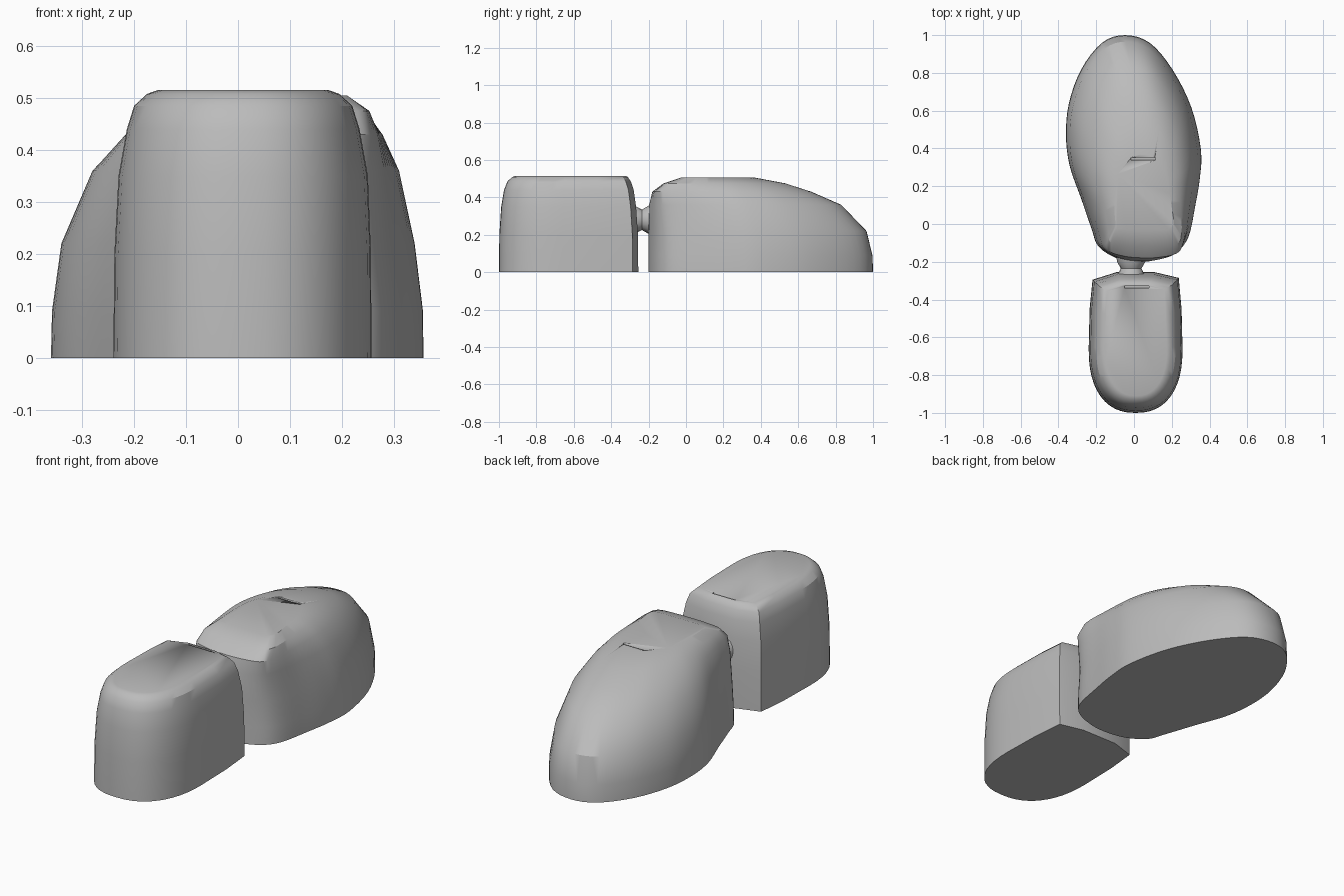
import bpy, bmesh, math
from mathutils import Vector

cube = bpy.data.objects.get("Cube")
if cube:
    bpy.data.objects.remove(cube, do_unlink=True)

grey = bpy.data.materials.new("plain grey")
grey.use_nodes = True
grey.diffuse_color = (0.5, 0.5, 0.5, 1)
grey.node_tree.nodes["Principled BSDF"].inputs["Base Color"].default_value = (0.5, 0.5, 0.5, 1)


def finish(name, bm, angle=30):
    bmesh.ops.recalc_face_normals(bm, faces=bm.faces)
    mesh = bpy.data.meshes.new(name)
    bm.to_mesh(mesh)
    bm.free()
    obj = bpy.data.objects.new(name, mesh)
    bpy.context.collection.objects.link(obj)
    mesh.materials.append(grey)
    bpy.ops.object.select_all(action='DESELECT')
    obj.select_set(True)
    bpy.context.view_layer.objects.active = obj
    bpy.ops.object.shade_smooth_by_angle(angle=math.radians(angle))
    return obj


def normalise(pts):
    """Fit an outline into the unit square."""
    xs, ys = [p[0] for p in pts], [p[1] for p in pts]
    return [Vector(((x - min(xs)) / (max(xs) - min(xs)),
                    (y - min(ys)) / (max(ys) - min(ys)))) for x, y in pts]


def smooth(pts, steps=4):
    """Closed Catmull-Rom curve through the points."""
    out, n = [], len(pts)
    for i in range(n):
        a, b, c, d = (Vector(pts[(i + k) % n]) for k in (-1, 0, 1, 2))
        for s in range(steps):
            t = s / steps
            out.append(0.5 * (2 * b + (c - a) * t + (2 * a - 5 * b + 4 * c - d) * t * t
                              + (3 * b - a - 3 * c + d) * t ** 3))
    return out


def loft(name, base, top, levels, angle=30):
    """Stack outlines; each level is z, x0, x1, y0, y1 and the blend to the top outline."""
    base, top = normalise(base), normalise(top)
    bm = bmesh.new()
    rings = []
    for z, x0, x1, y0, y1, blend in levels:
        ring = normalise([p.lerp(q, blend) for p, q in zip(base, top)])
        rings.append([bm.verts.new((x0 + p.x * (x1 - x0), y0 + p.y * (y1 - y0), z)) for p in ring])
    n = len(base)
    for low, high in zip(rings, rings[1:]):
        for i in range(n):
            j = (i + 1) % n
            bm.faces.new((low[i], low[j], high[j], high[i]))
    bm.faces.new(rings[0])
    bm.faces.new(rings[-1])
    return finish(name, bm, angle)


def cut_slot(target, name, x, y, z, length):
    """Narrow groove in the flat top."""
    bm = bmesh.new()
    bmesh.ops.create_cube(bm, size=1)
    bmesh.ops.scale(bm, vec=(length, 0.012, 0.03), verts=bm.verts)
    bmesh.ops.translate(bm, vec=(x, y, z), verts=bm.verts)
    cutter = finish(name, bm)
    mod = target.modifiers.new("slot", 'BOOLEAN')
    mod.operation, mod.object, mod.solver = 'DIFFERENCE', cutter, 'EXACT'
    bpy.context.view_layer.objects.active = target
    bpy.ops.object.modifier_apply(modifier=mod.name)
    bpy.data.objects.remove(cutter, do_unlink=True)


# Front block: rounded nose, nearly straight sides, faceted rear wall
nose = []
for i in range(25):
    a = math.pi * (1 + i / 24)
    c, s = math.cos(a), math.sin(a)
    nose.append((0.245 * math.copysign(abs(c) ** 0.85, c), -0.66 - 0.34 * abs(s) ** 0.85))
heel = nose + [(0.24, -0.45), (0.225, -0.285), (0.1, -0.255), (-0.1, -0.255), (-0.225, -0.295), (-0.24, -0.45)]
front_block = loft("front_block", heel, heel, [
    (0, -0.24, 0.257, -1, -0.255, 0),
    (0.2, -0.238, 0.256, -0.998, -0.257, 0),
    (0.35, -0.23, 0.25, -0.988, -0.267, 0),
    (0.44, -0.214, 0.234, -0.973, -0.28, 0),
    (0.485, -0.2, 0.22, -0.955, -0.295, 0),
    (0.508, -0.175, 0.195, -0.93, -0.31, 0),
    (0.515, -0.155, 0.175, -0.91, -0.322, 0)])
cut_slot(front_block, "front_slot_cutter", 0.015, -0.333, 0.512, 0.13)

# Rear body: leaning egg outline that rises to a small flat top
egg = [(-0.05, 1), (0.08, 0.96), (0.2, 0.82), (0.3, 0.62), (0.35, 0.4), (0.345, 0.25),
       (0.32, 0.1), (0.285, -0.06), (0.22, -0.14), (0.1, -0.185), (0, -0.19), (-0.1, -0.17),
       (-0.19, -0.11), (-0.225, -0.02), (-0.28, 0.14), (-0.34, 0.31), (-0.36, 0.47),
       (-0.345, 0.64), (-0.28, 0.82), (-0.17, 0.96)]
plateau = [(0.05, 0.37), (0.09, 0.36), (0.13, 0.33), (0.16, 0.28), (0.18, 0.22), (0.19, 0.16),
           (0.2, 0.09), (0.21, 0.02), (0.2, -0.025), (0.12, -0.03), (0.05, -0.03), (-0.02, -0.03),
           (-0.09, -0.025), (-0.1, 0.02), (-0.105, 0.09), (-0.105, 0.16), (-0.1, 0.22),
           (-0.08, 0.28), (-0.05, 0.33), (0, 0.36)]
rear_body = loft("rear_body", smooth(egg), smooth(plateau), [
    (0, -0.36, 0.357, -0.2, 1, 0),
    (0.09, -0.358, 0.356, -0.2, 0.997, 0),
    (0.22, -0.34, 0.34, -0.2, 0.965, 0),
    (0.36, -0.28, 0.31, -0.197, 0.83, 0.15),
    (0.43, -0.216, 0.278, -0.18, 0.67, 0.4),
    (0.475, -0.165, 0.253, -0.12, 0.53, 0.7),
    (0.505, -0.105, 0.21, -0.03, 0.37, 1)])
cut_slot(rear_body, "rear_slot_cutter", 0.05, 0.345, 0.503, 0.13)

# Waisted peg joining the two blocks
bm = bmesh.new()
rings = []
for y, r in ((-0.3, 0.075), (-0.265, 0.07), (-0.235, 0.055), (-0.2, 0.075), (-0.15, 0.08)):
    rings.append([bm.verts.new((-0.015 + r * math.cos(k * math.tau / 16), y,
                                0.28 + r * math.sin(k * math.tau / 16))) for k in range(16)])
for a, b in zip(rings, rings[1:]):
    for i in range(16):
        j = (i + 1) % 16
        bm.faces.new((a[i], a[j], b[j], b[i]))
bm.faces.new(rings[0])
bm.faces.new(rings[-1])
finish("joining_peg", bm)
